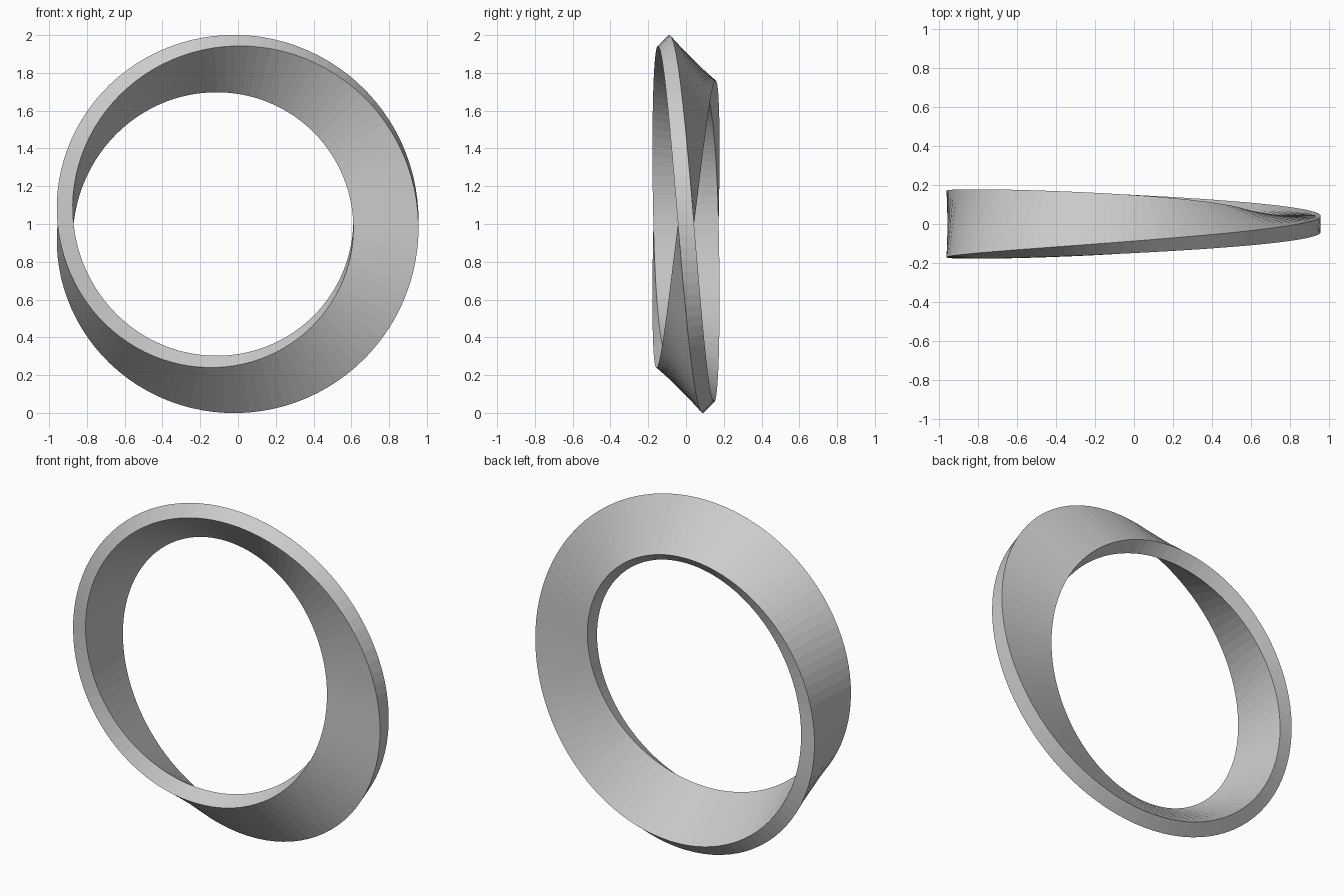
import bpy
import bmesh
from math import cos, sin, tau
from mathutils import Vector

cube = bpy.data.objects.get("Cube")
if cube:
    bpy.data.objects.remove(cube)

SEGMENTS = 100
RADIUS = 0.848
HALF_WIDTH = 0.1725
HALF_THICK = 0.0425
CENTRE = Vector((-0.065, 0, 1))
CORNERS = ((1, 1), (-1, 1), (-1, -1), (1, -1))

# Plain grey surface
grey = bpy.data.materials.new("plain grey")
grey.use_nodes = True
grey.diffuse_color = (0.6, 0.6, 0.6, 1)
grey.node_tree.nodes["Principled BSDF"].inputs["Base Color"].default_value = grey.diffuse_color

# Rectangular section swept round a circle while making one half turn
bm = bmesh.new()
rings = []
for i in range(SEGMENTS):
    angle = tau * i / SEGMENTS
    turn = angle / 2
    outward = Vector((cos(angle), 0, sin(angle)))
    axis = Vector((0, -1, 0))
    across = outward * cos(turn) + axis * sin(turn)
    through = axis * cos(turn) - outward * sin(turn)
    middle = CENTRE + outward * RADIUS
    rings.append([bm.verts.new(middle + across * a * HALF_WIDTH + through * b * HALF_THICK)
                  for a, b in CORNERS])

# The half turn brings each corner onto the opposite one
rings.append(rings[0][2:] + rings[0][:2])

for ring, following in zip(rings, rings[1:]):
    for k in range(4):
        n = (k + 1) % 4
        bm.faces.new((ring[k], ring[n], following[n], following[k]))
bmesh.ops.recalc_face_normals(bm, faces=bm.faces)

mesh = bpy.data.meshes.new("twisted_band")
bm.to_mesh(mesh)
bm.free()
mesh.materials.append(grey)
band = bpy.data.objects.new("twisted_band", mesh)
bpy.context.collection.objects.link(band)
